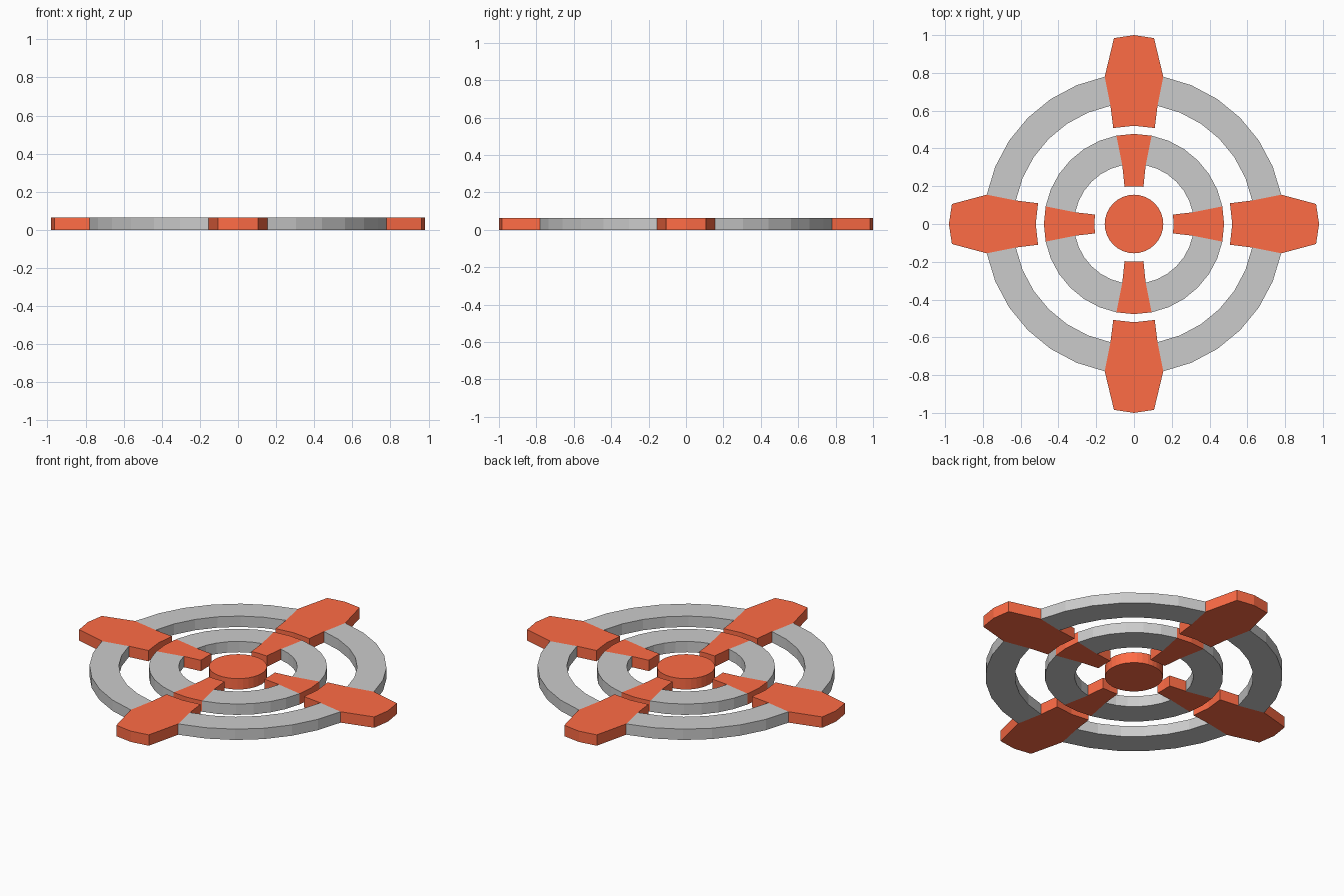
import bpy, bmesh
from math import sin, cos, pi
from mathutils import Matrix

if "Cube" in bpy.data.objects:
    bpy.data.objects.remove(bpy.data.objects["Cube"])

H = 0.064            # thickness of every part
STEP = pi / 16       # 32-sided circles

red = bpy.data.materials.new("red")
red.diffuse_color = (1.0, 0.15, 0.06, 1.0)
red.use_nodes = True
red.node_tree.nodes["Principled BSDF"].inputs["Base Color"].default_value = red.diffuse_color


def arc(r, first, last):
    """Points on a 32-sided circle between two step numbers."""
    return [(r * cos(i * STEP), r * sin(i * STEP)) for i in range(first, last + 1)]


def slab(name, rows, angle, is_joint, mat=None):
    """Flat plate from rows of points, with walls except where parts join."""
    bm = bmesh.new()
    low, high = [[[bm.verts.new((x, y, z)) for x, y in row] for row in rows]
                 for z in (0, H)]
    for layer in (low, high):
        for a, b in zip(layer, layer[1:]):
            for i in range(len(a) - 1):
                bm.faces.new((a[i], b[i], b[i + 1], a[i + 1]))

    def wall(r0, c0, r1, c1):
        bm.faces.new((low[r0][c0], low[r1][c1], high[r1][c1], high[r0][c0]))

    n, last = len(rows), len(rows[0]) - 1
    for c in range(last):
        wall(0, c, 0, c + 1)
        wall(n - 1, c, n - 1, c + 1)
    for r in range(n - 1):
        if not is_joint(r):
            wall(r, 0, r + 1, 0)
            wall(r, last, r + 1, last)
    bm.transform(Matrix.Rotation(angle, 4, 'Z'))
    bmesh.ops.recalc_face_normals(bm, faces=bm.faces)
    me = bpy.data.meshes.new(name)
    bm.to_mesh(me)
    bm.free()
    if mat:
        me.materials.append(mat)
    bpy.context.collection.objects.link(bpy.data.objects.new(name, me))


def across(x_side, x_mid, half):
    """Three points across an arm that points along +x."""
    return [(x_side, -half), (x_mid, 0), (x_side, half)]


# centre disc
bpy.ops.mesh.primitive_cylinder_add(vertices=32, radius=0.155, depth=H,
                                    location=(0, 0, H / 2))
disc = bpy.context.object
disc.name = "centre_disc"
disc.data.materials.append(red)

for k in range(4):
    turn = k * pi / 2
    upright = k % 2 == 1

    # grey ring quarters between the arms
    for name, r_in, r_out in (("inner_ring", 0.317, 0.477), ("outer_ring", 0.638, 0.795)):
        slab(f"{name}_{k}", [arc(r_in, 1, 7), arc(r_out, 1, 7)], turn, lambda r: True)

    # red spoke crossing the inner ring
    start = 0.197 if upright else 0.207
    slab(f"inner_spoke_{k}",
         [across(start, start + 0.002, 0.05), arc(0.317, -1, 1), arc(0.477, -1, 1)],
         turn, lambda r: r == 1, red)

    # red arm crossing the outer ring
    tip = 1.0 if upright else 0.98
    slab(f"outer_arm_{k}",
         [across(0.508, 0.52, 0.11), arc(0.638, -1, 1), arc(0.795, -1, 1),
          across(tip - 0.016, tip, 0.106)],
         turn, lambda r: r == 1, red)
